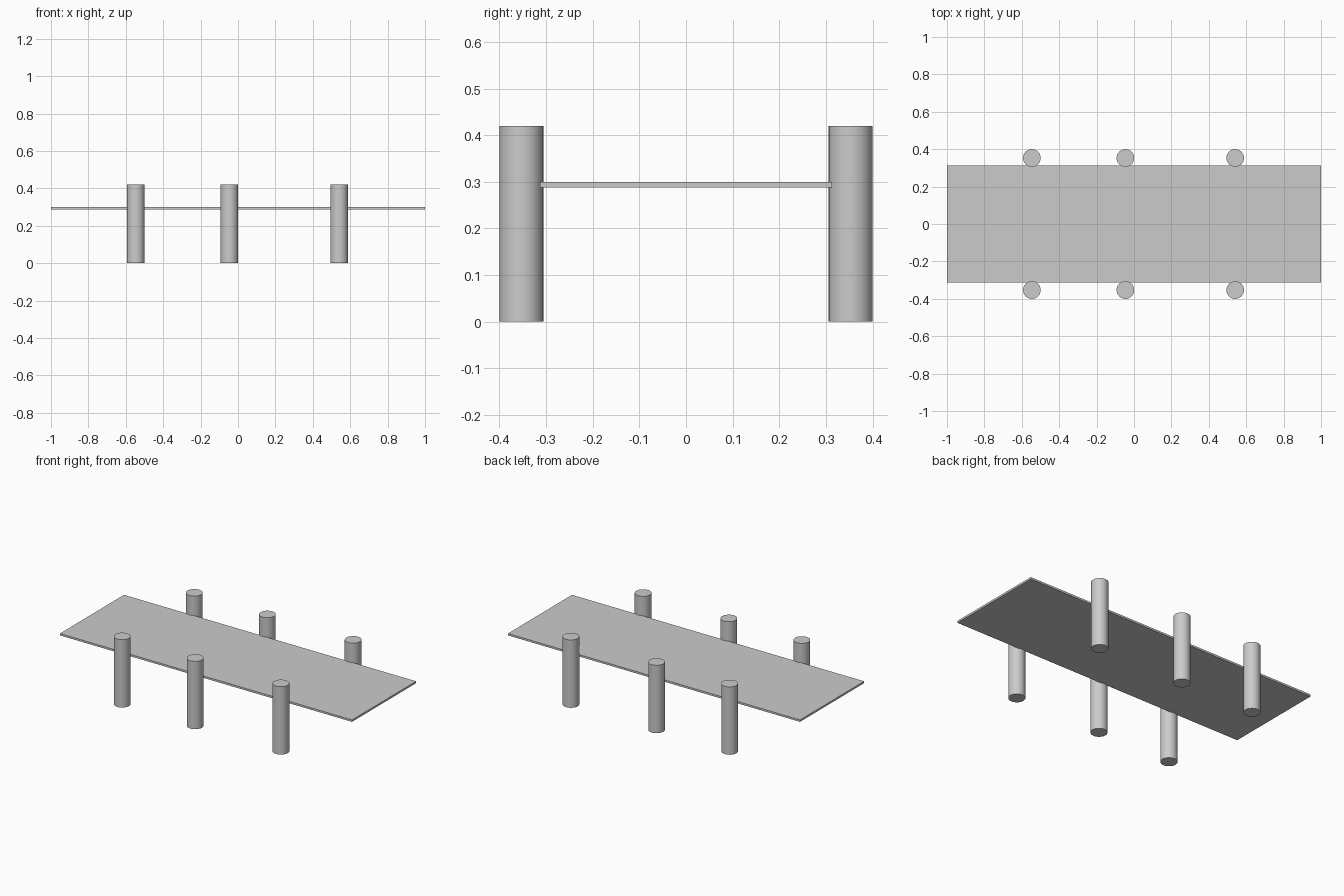
import bpy

if "Cube" in bpy.data.objects:
    bpy.data.objects.remove(bpy.data.objects["Cube"])

POST_X = {"left": -0.546, "middle": -0.046, "right": 0.541}
POST_Y = {"front": -0.353, "back": 0.353}
POST_RADIUS, POST_HEIGHT = 0.047, 0.42


def add_post(name, x, y):
    bpy.ops.mesh.primitive_cylinder_add(
        vertices=48, radius=POST_RADIUS, depth=POST_HEIGHT,
        location=(x, y, POST_HEIGHT / 2))
    bpy.context.object.name = name
    bpy.ops.object.shade_smooth_by_angle()


# Thin deck slab, slightly embedded in the posts
bpy.ops.mesh.primitive_cube_add(size=1, location=(0, 0, 0.294))
deck = bpy.context.object
deck.name = "deck"
deck.scale = (2, 0.626, 0.012)
bpy.ops.object.transform_apply(location=False, rotation=False, scale=True)

# Round posts along both long edges, unevenly spaced in x
for side, y in POST_Y.items():
    for place, x in POST_X.items():
        add_post(f"{side}_{place}_post", x, y)
